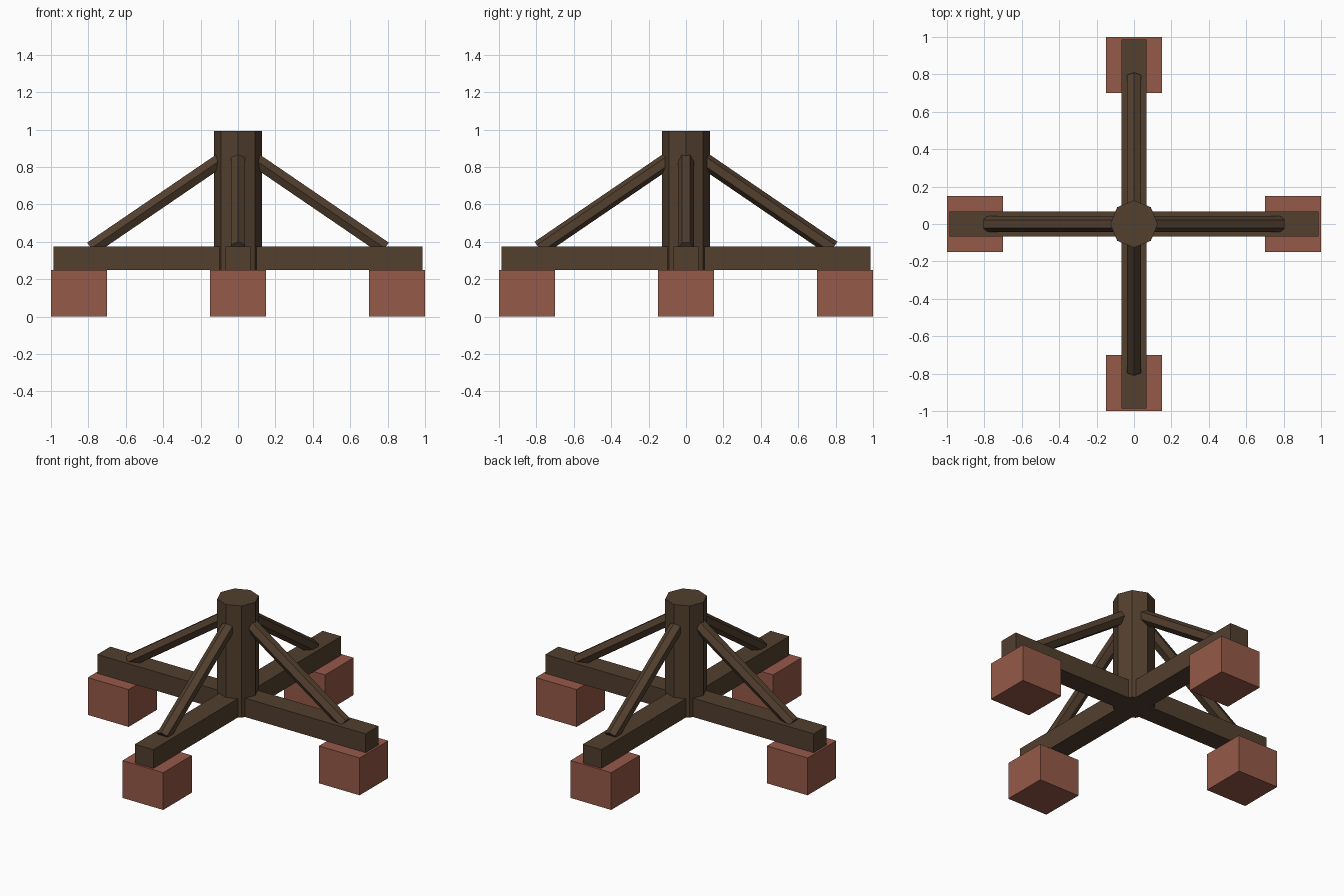
import bpy, math
from mathutils import Vector, Matrix

if "Cube" in bpy.data.objects:
    bpy.data.objects.remove(bpy.data.objects["Cube"])


def material(name, color):
    m = bpy.data.materials.new(name)
    m.diffuse_color = color
    m.use_nodes = True
    m.node_tree.nodes["Principled BSDF"].inputs["Base Color"].default_value = m.diffuse_color
    return m


wood = material("dark_wood", (0.085, 0.05, 0.028, 1))
brick = material("brick", (0.30, 0.10, 0.065, 1))


def box(name, center, size, mat):
    bpy.ops.mesh.primitive_cube_add(size=1, location=center)
    o = bpy.context.object
    o.name = name
    o.data.transform(Matrix.Diagonal((*size, 1)))
    o.data.materials.append(mat)
    return o


def rod(name, a, b, radius, sides, spin, mat):
    a, b = Vector(a), Vector(b)
    d = b - a
    bpy.ops.mesh.primitive_cylinder_add(vertices=sides, radius=radius, depth=d.length)
    o = bpy.context.object
    o.name = name
    turn = d.to_track_quat('Z', 'Y').to_matrix().to_4x4()
    o.data.transform(turn @ Matrix.Rotation(spin, 4, 'Z'))
    o.location = (a + b) / 2
    o.data.materials.append(mat)
    return o


# Crossed ground beams
box("beam_x", (0, 0, 0.311), (1.974, 0.136, 0.125), wood)
box("beam_y", (0, 0, 0.311), (0.136, 1.974, 0.125), wood)

# Central octagonal post
rod("center_post", (0, 0, 0.249), (0, 0, 0.992), 0.127, 8, 0, wood)

# Foundation blocks and diagonal braces on each arm
for i, side in enumerate(("right", "back", "left", "front")):
    c, s = round(math.cos(i * math.pi / 2)), round(math.sin(i * math.pi / 2))
    box("block_" + side, (0.85 * c, 0.85 * s, 0.124), (0.3, 0.3, 0.248), brick)
    # side arms: flat on top; front and back arms: edge on top
    spin = math.pi / 6 if i % 2 == 0 else 0
    rod("brace_" + side, (0.785 * c, 0.785 * s, 0.365),
        (0.08 * c, 0.08 * s, 0.846), 0.043, 6, spin, wood)
